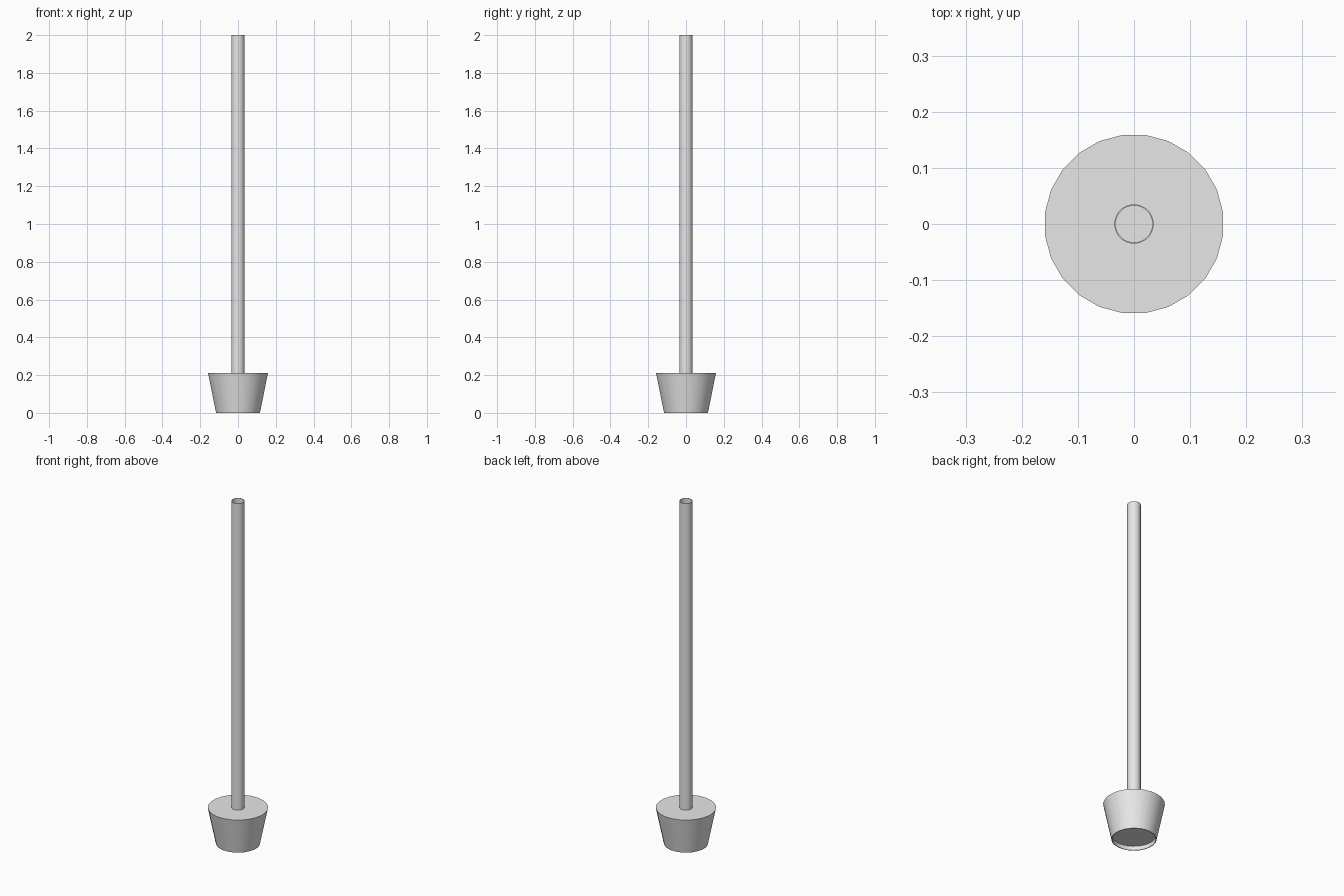
import bpy
import bmesh
from math import cos, sin, pi

cube = bpy.data.objects.get("Cube")
if cube:
    bpy.data.objects.remove(cube, do_unlink=True)

SIDES = 24

grey = bpy.data.materials.new("plain grey")
grey.use_nodes = True
grey.diffuse_color = (0.8, 0.8, 0.8, 1)
grey.node_tree.nodes["Principled BSDF"].inputs["Base Color"].default_value = (0.8, 0.8, 0.8, 1)


def lathe(name, profile, cap_start=False, cap_end=False):
    """Turn a (radius, height) profile around z, flat sides facing the axes."""
    bm = bmesh.new()
    angles = [2 * pi * (i + 0.5) / SIDES for i in range(SIDES)]
    rings = [[bm.verts.new((r * cos(a), r * sin(a), z)) for a in angles]
             for r, z in profile]
    for low, high in zip(rings, rings[1:]):
        for i in range(SIDES):
            j = (i + 1) % SIDES
            bm.faces.new((low[i], low[j], high[j], high[i]))
    if cap_start:
        bm.faces.new(rings[0][::-1])
    if cap_end:
        bm.faces.new(rings[-1])
    mesh = bpy.data.meshes.new(name)
    bm.to_mesh(mesh)
    bm.free()
    mesh.materials.append(grey)
    obj = bpy.data.objects.new(name, mesh)
    bpy.context.collection.objects.link(obj)
    bpy.ops.object.select_all(action="DESELECT")
    obj.select_set(True)
    bpy.context.view_layer.objects.active = obj
    bpy.ops.object.shade_smooth_by_angle()
    return obj


# Flared cup: shallow recess underneath, thin lip, tapered wall, flat top
lathe("cup", [(0.115, 0.025), (0.113, 0), (0.117, 0), (0.16, 0.21)],
      cap_start=True, cap_end=True)

# Long hollow handle, open at the top
lathe("handle", [(0.035, 0.2), (0.035, 2), (0.033, 2), (0.033, 0.21)])
